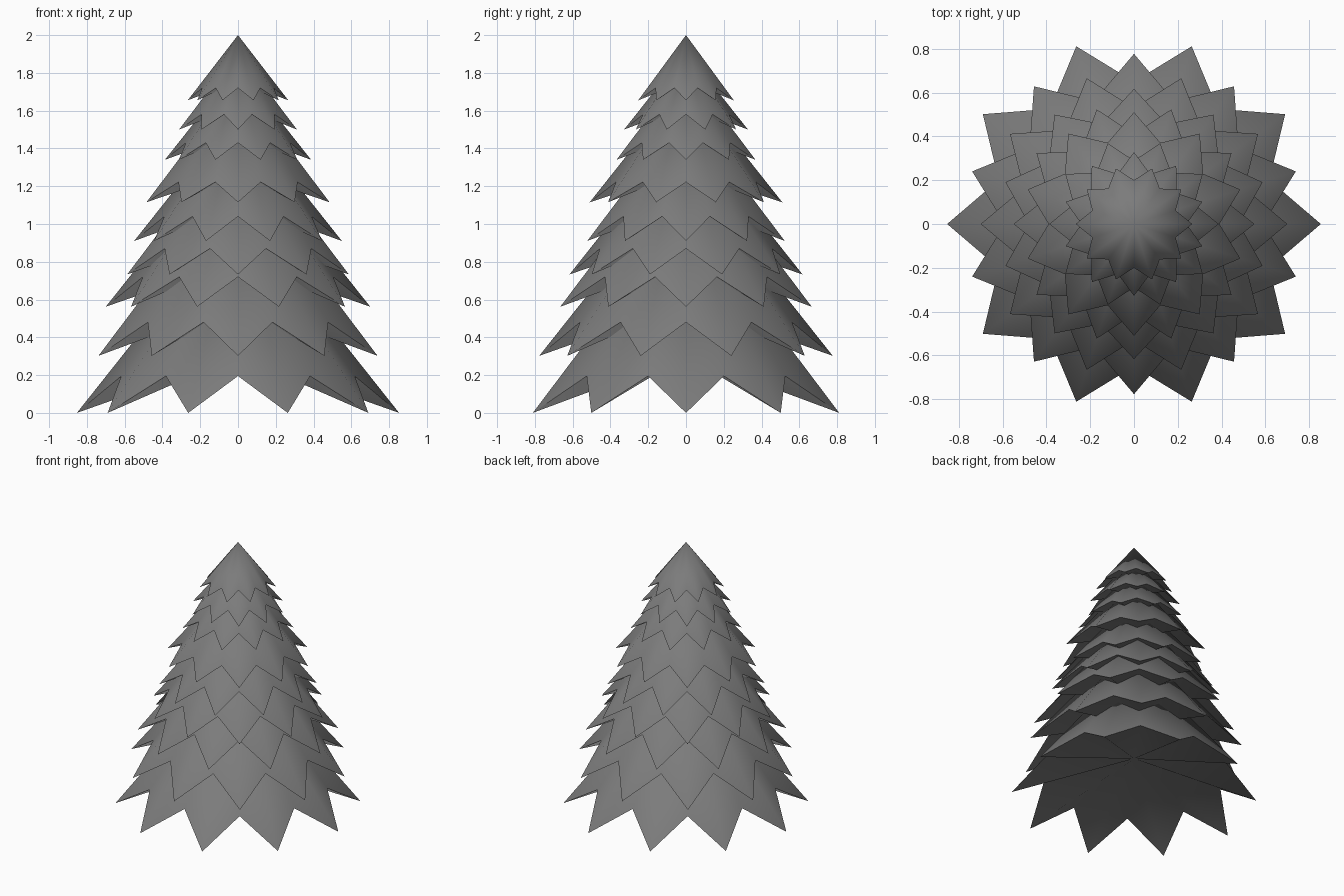
import bpy, bmesh
from math import sin, cos, pi, radians

if "Cube" in bpy.data.objects:
    bpy.data.objects.remove(bpy.data.objects["Cube"])

SPIKES = 10
# tip radius, tip height, notch radius, notch height (bottom tier first)
TIERS = [
    (0.853, 0.00, 0.65, 0.195),
    (0.777, 0.302, 0.59, 0.48),
    (0.70, 0.562, 0.53, 0.72),
    (0.617, 0.733, 0.48, 0.87),
    (0.55, 0.91, 0.41, 1.04),
    (0.51, 1.115, 0.39, 1.222),
    (0.387, 1.34, 0.29, 1.43),
    (0.328, 1.50, 0.24, 1.58),
    (0.266, 1.655, 0.20, 1.72),
]

grey = bpy.data.materials.new("dark_grey")
grey.diffuse_color = (0.2, 0.2, 0.2, 1)
grey.use_nodes = True
grey.node_tree.nodes["Principled BSDF"].inputs["Base Color"].default_value = grey.diffuse_color


def foliage_tier(index, tip_r, tip_z, notch_r, notch_z):
    """Cone with a zigzag rim and a slightly hollow underside."""
    bm = bmesh.new()
    apex_z = 2.0 if index == len(TIERS) - 1 else tip_z + 1.26 * tip_r
    apex = bm.verts.new((0, 0, apex_z))
    under = bm.verts.new((0, 0, tip_z + 1.55 * (notch_z - tip_z)))
    turn = pi / SPIKES * (index % 2)  # alternate tiers are turned half a spike
    rim = []
    for i in range(SPIKES * 2):
        a = turn + i * pi / SPIKES
        r, z = (notch_r, notch_z) if i % 2 else (tip_r, tip_z)
        rim.append(bm.verts.new((r * cos(a), r * sin(a), z)))
    for i, v in enumerate(rim):
        w = rim[(i + 1) % len(rim)]
        bm.faces.new((apex, v, w))
        bm.faces.new((under, w, v))
    name = f"foliage_tier_{index + 1}"
    mesh = bpy.data.meshes.new(name)
    bm.to_mesh(mesh)
    bm.free()
    mesh.materials.append(grey)
    ob = bpy.data.objects.new(name, mesh)
    bpy.context.collection.objects.link(ob)
    # smooth cone sides, sharp rim
    bpy.ops.object.select_all(action='DESELECT')
    ob.select_set(True)
    bpy.context.view_layer.objects.active = ob
    bpy.ops.object.shade_smooth_by_angle(angle=radians(75))


# stacked tiers of the tree
for n, tier in enumerate(TIERS):
    foliage_tier(n, *tier)
